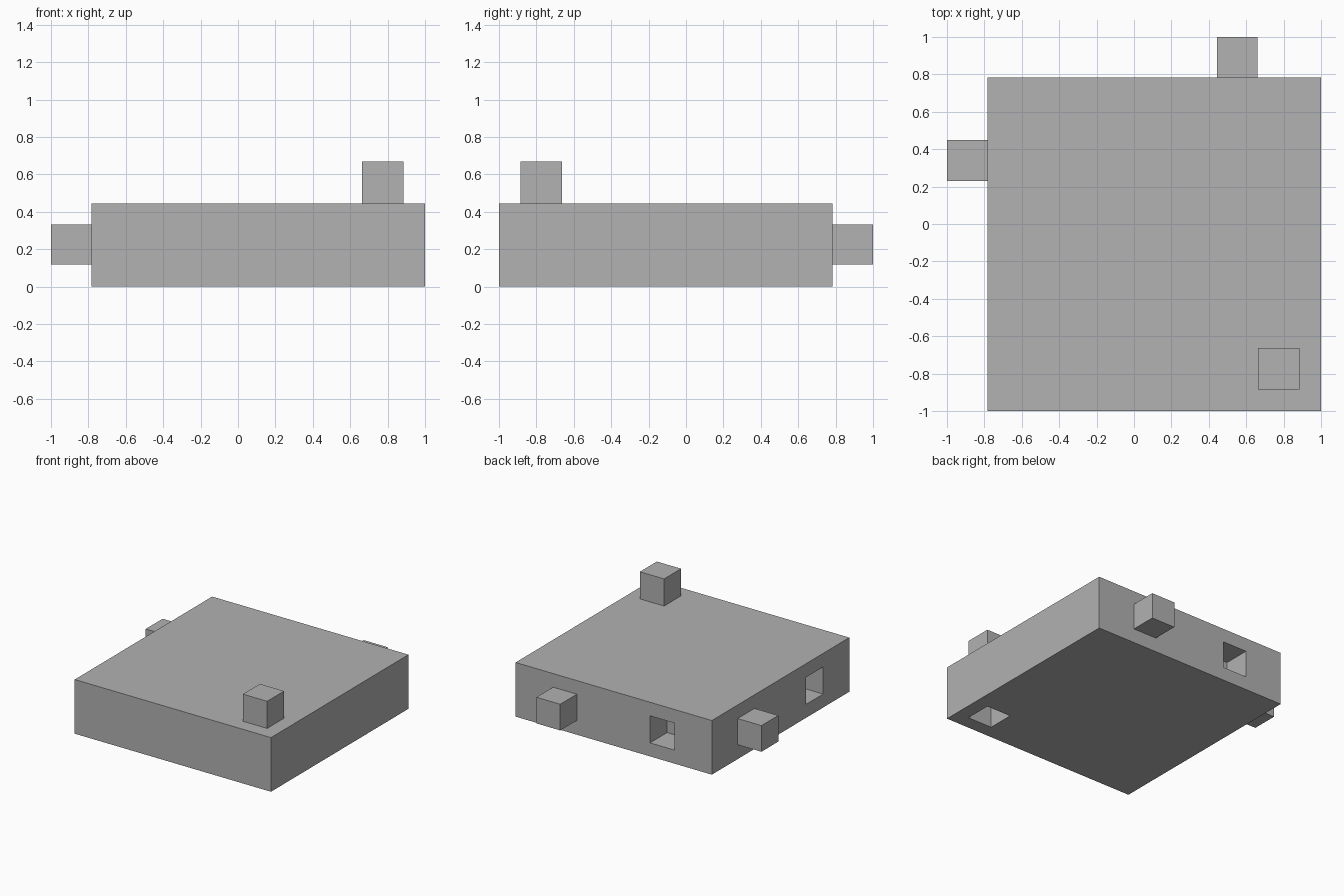
import bpy

default = bpy.data.objects.get("Cube")
if default:
    bpy.data.objects.remove(default, do_unlink=True)

# Single plain grey material
grey = bpy.data.materials.new("plain_grey")
grey.use_nodes = True
colour = (0.445, 0.445, 0.445, 1)
grey.diffuse_color = colour
grey.node_tree.nodes["Principled BSDF"].inputs["Base Color"].default_value = colour


def box(name, low, high):
    """Axis-aligned box between two corners."""
    centre = [(a + b) / 2 for a, b in zip(low, high)]
    bpy.ops.mesh.primitive_cube_add(size=1, location=centre)
    obj = bpy.context.object
    obj.name = name
    obj.scale = [b - a for a, b in zip(low, high)]
    bpy.ops.object.transform_apply(location=False, rotation=False, scale=True)
    obj.data.materials.append(grey)
    return obj


EDGE = 0.784    # back and side faces of the block
TOP = 0.445     # top of the block
DEPTH = 0.222   # depth of the sockets
OVER = 0.05     # cutter overshoot outside the block

# Flat square block
block = box("block", (-EDGE, -1, 0), (1, EDGE, TOP))

# Square sockets in the back, side and underside
sockets = {
    "back_socket": ((-0.444, EDGE - DEPTH, 0.111), (-0.222, EDGE + OVER, 0.333)),
    "side_socket": ((-EDGE - OVER, -0.66, 0.111), (-EDGE + DEPTH, -0.44, 0.333)),
    "bottom_socket": ((0.663, -0.885, -OVER), (0.885, -0.663, DEPTH)),
}
for name, (low, high) in sockets.items():
    cutter = box(name, low, high)
    cutter.hide_render = True
    cut = block.modifiers.new(name, 'BOOLEAN')
    cut.operation = 'DIFFERENCE'
    cut.solver = 'EXACT'
    cut.object = cutter
    bpy.context.view_layer.objects.active = block
    bpy.ops.object.modifier_apply(modifier=cut.name)
    bpy.data.objects.remove(cutter, do_unlink=True)

# Matching square pegs
box("back_peg", (0.443, EDGE, 0.118), (0.659, 1, 0.333))
box("side_peg", (-1, 0.23, 0.118), (-EDGE, 0.449, 0.333))
box("top_peg", (0.664, -0.884, TOP), (0.884, -0.664, 0.668))
